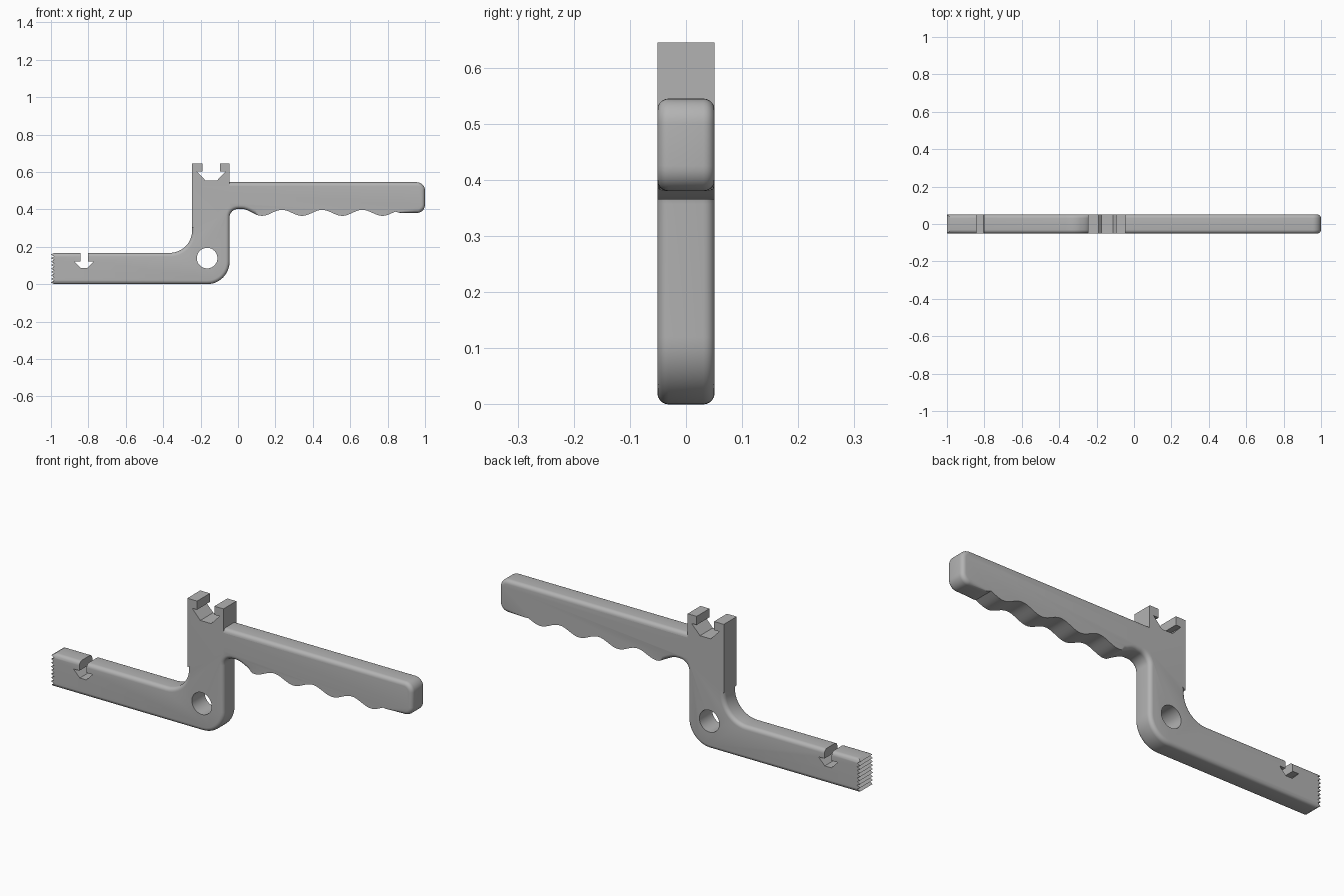
import bpy, bmesh
from math import sin, cos, pi, radians

if "Cube" in bpy.data.objects:
    bpy.data.objects.remove(bpy.data.objects["Cube"])

HALF = 0.051      # half thickness of the tool
grey = bpy.data.materials.new("plain grey")
grey.use_nodes = True
colour = (0.45, 0.45, 0.45, 1)
grey.diffuse_color = colour
grey.node_tree.nodes["Principled BSDF"].inputs["Base Color"].default_value = colour


def arc(cx, cz, r, start, end, n=12):
    """Points on an arc, angles in degrees."""
    angles = [radians(start + (end - start) * i / n) for i in range(n + 1)]
    return [(cx + r * cos(a), cz + r * sin(a)) for a in angles]


def prism(name, points, half=HALF, rounded=None):
    """Extrude an x-z profile along y; round the rims where rounded(a, b) holds."""
    bm = bmesh.new()
    front = [bm.verts.new((x, -half, z)) for x, z in points]
    back = [bm.verts.new((x, half, z)) for x, z in points]
    bm.faces.new(front)
    bm.faces.new(back[::-1])
    rims = []
    for i in range(len(points)):
        j = (i + 1) % len(points)
        bm.faces.new((front[j], front[i], back[i], back[j]))
        if rounded and rounded(points[i], points[j]):
            rims += [bm.edges.get((front[i], front[j])), bm.edges.get((back[i], back[j]))]
    bmesh.ops.recalc_face_normals(bm, faces=bm.faces)
    if rims:
        bmesh.ops.bevel(bm, geom=rims, offset=0.02, offset_type='OFFSET', segments=5,
                        profile=0.5, affect='EDGES', clamp_overlap=False)
    mesh = bpy.data.meshes.new(name)
    bm.to_mesh(mesh)
    bm.free()
    mesh.materials.append(grey)
    obj = bpy.data.objects.new(name, mesh)
    bpy.context.collection.objects.link(obj)
    return obj


def combine(target, other, operation):
    """Apply a boolean and discard the helper."""
    mod = target.modifiers.new(operation.title(), 'BOOLEAN')
    mod.operation = operation
    mod.solver = 'EXACT'
    mod.object = other
    bpy.context.view_layer.objects.active = target
    bpy.ops.object.modifier_apply(modifier=mod.name)
    bpy.data.objects.remove(other)


# Finger grip: a cosine wave along the underside of the handle
WAVE_START, WAVE_END = 0.128, 0.84
wave = []
for i in range(61):
    x = WAVE_START + (WAVE_END - WAVE_START) * i / 60
    wave.append((x, 0.381 + 0.016 * cos(2 * pi * (x - 0.235) / 0.215)))
throat = [(0.02 + 0.108 * t / 8, 0.3835 + 0.0185 * cos(pi * t / 8)) for t in range(8)]

# Cranked body: lower arm, post and handle
outline = ([(-1, 0)]
           + arc(-0.165, 0.12, 0.12, -90, 0)
           + arc(0.0, 0.357, 0.045, 180, 90, 8)
           + throat + wave
           + [(0.87, 0.38)]
           + arc(0.955, 0.425, 0.045, -90, 0, 8)
           + arc(0.955, 0.5, 0.045, 0, 90, 8)
           + [(-0.245, 0.545)]
           + arc(-0.365, 0.287, 0.12, 0, -90)
           + [(-1, 0.167)])


def soft_rim(a, b):
    on_grip = min(a[0], b[0]) > 0.1 and max(a[0], b[0]) < 0.875 and max(a[1], b[1]) < 0.45
    on_end = max(a[0], b[0]) < -0.99
    return not (on_grip or on_end)


body = prism("cranked_handle_body", outline, rounded=soft_rim)

# Square-edged head on top of the post
head = prism("head_block", [(-0.245, 0.3), (-0.045, 0.42), (-0.045, 0.645), (-0.245, 0.645)])
combine(body, head, 'UNION')


# Flared slots in the head and in the arm
def flared_slot(cx, top, neck, shoulder, wide, floor, narrow):
    half = [(neck, top), (neck, shoulder), (wide, shoulder), (narrow, floor)]
    return prism("slot_cutter", [(cx + w, z) for w, z in half]
                 + [(cx - w, z) for w, z in reversed(half)], half=0.2)


combine(body, flared_slot(-0.143, 0.7, 0.048, 0.602, 0.076, 0.553, 0.03), 'DIFFERENCE')
combine(body, flared_slot(-0.823, 0.25, 0.02, 0.122, 0.053, 0.086, 0.018), 'DIFFERENCE')

# Pivot hole
combine(body, prism("hole_cutter", arc(-0.165, 0.139, 0.055, 0, 352.5, 47), half=0.2), 'DIFFERENCE')

# Serrated tip of the arm
TEETH = 9
pitch = 0.167 / TEETH
zigzag = [(-1 if i % 2 else -0.984, i * pitch / 2) for i in range(-1, 2 * TEETH + 2)]
combine(body, prism("teeth_cutter", [(-1.1, -pitch)] + zigzag + [(-1.1, 0.18)], half=0.2), 'DIFFERENCE')

bpy.ops.object.select_all(action='DESELECT')
body.select_set(True)
bpy.context.view_layer.objects.active = body
bpy.ops.object.shade_smooth_by_angle(angle=radians(30))
